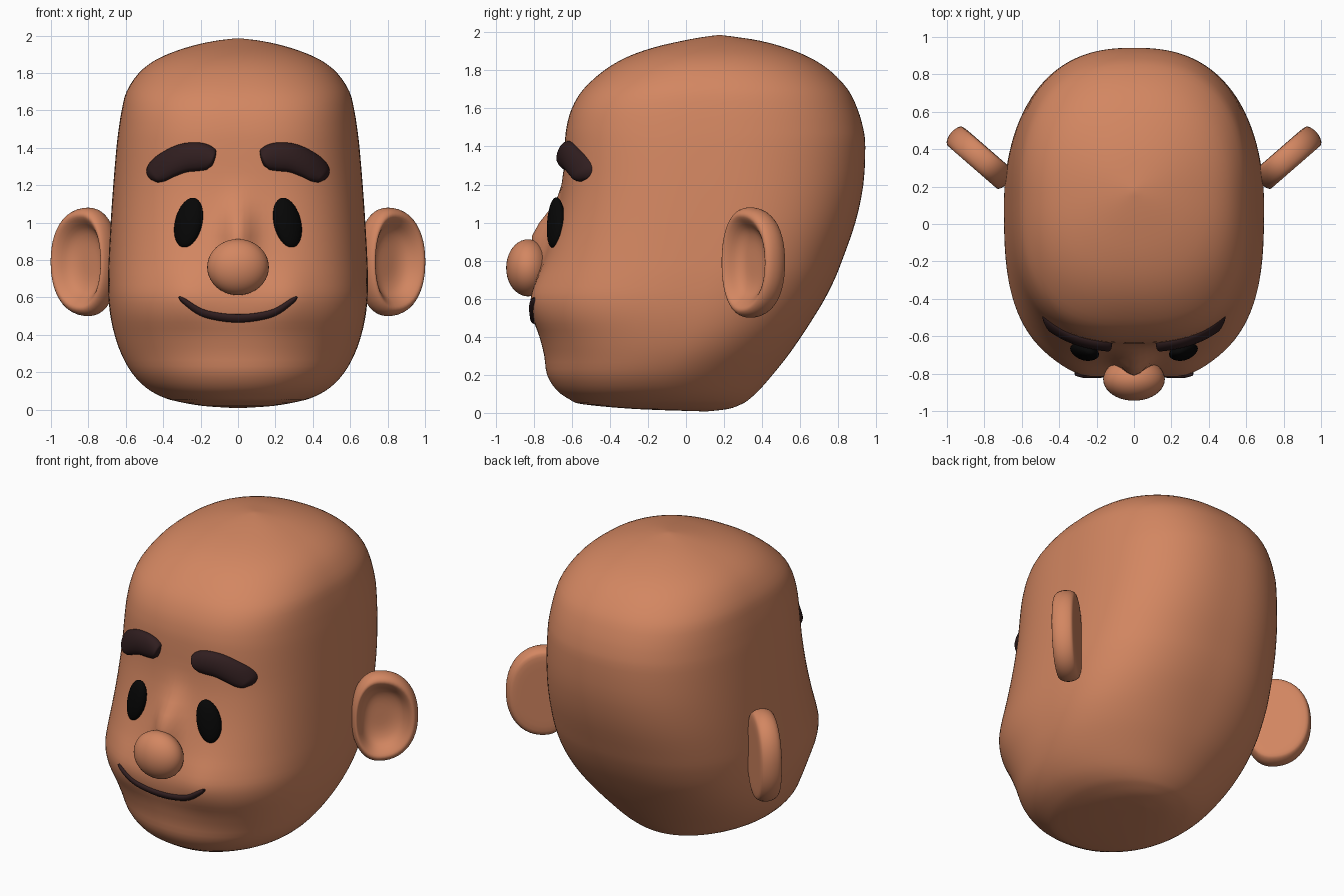
import bpy, bmesh, math
from mathutils import Vector

if "Cube" in bpy.data.objects:
    bpy.data.objects.remove(bpy.data.objects["Cube"])


def material(name, rgb):
    m = bpy.data.materials.new(name)
    m.diffuse_color = (*rgb, 1)
    m.use_nodes = True
    m.node_tree.nodes["Principled BSDF"].inputs["Base Color"].default_value = m.diffuse_color
    return m


SKIN = material("skin", (0.65, 0.24, 0.12))
BROWN = material("dark_brown", (0.03, 0.013, 0.014))
BLACK = material("black", (0.002, 0.002, 0.002))


def smooth_path(rows, steps):
    """Catmull-Rom interpolation of tuples."""
    out = []
    for i in range(len(rows) - 1):
        a, b, c, d = (rows[max(i - 1, 0)], rows[i], rows[i + 1],
                      rows[min(i + 2, len(rows) - 1)])
        for s in range(steps):
            t = s / steps
            out.append(tuple(
                0.5 * (2 * q + (r - p) * t + (2 * p - 5 * q + 4 * r - u) * t * t
                       + (3 * q - p - 3 * r + u) * t ** 3)
                for p, q, r, u in zip(a, b, c, d)))
    return out + [rows[-1]]


def loft(name, rings, mat, angle=60):
    """Skin closed rings of points, closing both ends with a fan."""
    bm = bmesh.new()
    loops = [[bm.verts.new(p) for p in ring] for ring in rings]
    n = len(loops[0])
    for a, b in zip(loops, loops[1:]):
        for i in range(n):
            j = (i + 1) % n
            bm.faces.new((a[i], a[j], b[j], b[i]))
    for loop in (loops[0], loops[-1]):
        mid = sum((v.co for v in loop), Vector()) / n
        tip = bm.verts.new(mid)
        for i in range(n):
            bm.faces.new((loop[i], loop[(i + 1) % n], tip))
    bmesh.ops.recalc_face_normals(bm, faces=bm.faces[:])
    me = bpy.data.meshes.new(name)
    bm.to_mesh(me)
    bm.free()
    me.materials.append(mat)
    ob = bpy.data.objects.new(name, me)
    bpy.context.collection.objects.link(ob)
    bpy.ops.object.select_all(action='DESELECT')
    ob.select_set(True)
    bpy.context.view_layer.objects.active = ob
    bpy.ops.object.shade_smooth_by_angle(angle=math.radians(angle))
    return ob


# Head profile: height, front y, back y, half width
PROFILE = smooth_path([
    (0.008, 0.09, 0.11, 0.01), (0.02, -0.26, 0.22, 0.19), (0.045, -0.54, 0.29, 0.33),
    (0.07, -0.61, 0.33, 0.41), (0.12, -0.68, 0.385, 0.495), (0.2, -0.73, 0.455, 0.57),
    (0.3, -0.745, 0.535, 0.625), (0.4, -0.77, 0.605, 0.66), (0.5, -0.805, 0.67, 0.682),
    (0.6, -0.812, 0.73, 0.693), (0.7, -0.785, 0.78, 0.695), (0.8, -0.75, 0.82, 0.692),
    (1.0, -0.69, 0.89, 0.681), (1.2, -0.65, 0.932, 0.667), (1.4, -0.638, 0.942, 0.65),
    (1.5, -0.628, 0.93, 0.638), (1.6, -0.60, 0.90, 0.622), (1.7, -0.54, 0.85, 0.596),
    (1.8, -0.43, 0.755, 0.53), (1.87, -0.31, 0.645, 0.44), (1.92, -0.17, 0.52, 0.325),
    (1.955, -0.02, 0.39, 0.205), (1.975, 0.09, 0.265, 0.1), (1.985, 0.165, 0.185, 0.01)], 3)


def ramp(z, a, b):
    t = min(1, max(0, (z - a) / (b - a)))
    return t * t * (3 - 2 * t)


def front_power(z):
    """Squareness of the front: round at chin and crown."""
    return 2.15 + 0.6 * ramp(z, 0.15, 0.65) - 0.45 * ramp(z, 1.6, 1.95)


def back_power(z):
    return 2.05 + 0.4 * ramp(z, 0.1, 0.6) - 0.25 * ramp(z, 1.6, 1.95)


def middle(z, f, b):
    """Depth of the widest point."""
    return (f + b) / 2 + 0.09 * ramp(z, 0.1, 0.5) * (1 - ramp(z, 0.7, 1.3))


def bump(x, z):
    """Nose bridge ridge and soft cheeks."""
    ridge = 0.10 * math.exp(-(x / 0.085) ** 2 - ((z - 0.93) / 0.15) ** 2)
    cheek = 0.022 * math.exp(-((abs(x) - 0.28) / 0.13) ** 2 - ((z - 0.62) / 0.15) ** 2)
    return ridge + cheek


def face_y(x, z):
    """Front surface of the head at x, z."""
    for p, q in zip(PROFILE, PROFILE[1:]):
        if q[0] >= z:
            break
    t = (z - p[0]) / (q[0] - p[0])
    _, f, b, w = (u + (v - u) * t for u, v in zip(p, q))
    c, n = middle(z, f, b), front_power(z)
    k = max(0, 1 - abs(x / w) ** n) ** (1 / n)
    return c - (c - f) * k - bump(x, z)


# Head
SEG = 128
rings = []
for z, f, b, w in PROFILE:
    ring, c = [], middle(z, f, b)
    for i in range(SEG):
        a = 2 * math.pi * i / SEG
        cx, sy = math.cos(a), math.sin(a)
        n = front_power(z) if sy < 0 else back_power(z)
        r = (abs(cx) ** n + abs(sy) ** n) ** (-1 / n)
        x, y = w * r * cx, c + (b - c if sy > 0 else c - f) * r * sy
        if sy < 0:
            y -= bump(x, z) * min(1, -sy * 2)
        ring.append((x, y, z))
    rings.append(ring)
loft("head", rings, SKIN)


def draped_tube(name, points, depth, mat, side=1):
    """Rounded strip following the face: points are x, z, radius."""
    path = smooth_path(points, 5)
    rings = []
    for i, (x, z, r) in enumerate(path):
        p, q = path[max(i - 1, 0)], path[min(i + 1, len(path) - 1)]
        t = Vector((q[0] - p[0], q[1] - p[1])).normalized()
        ring = []
        for k in range(16):
            a = 2 * math.pi * k / 16
            u = max(r, 0.002) * math.cos(a)
            px, pz = x - t.y * u, z + t.x * u
            d = depth * math.sin(a) * min(1, r / 0.05 if depth > 0.02 else 1)
            ring.append((side * px, face_y(px, pz) - d, pz))
        rings.append(ring)
    return loft(name, rings, mat)


BROW = [(0.125, 1.335, 0.01), (0.131, 1.337, 0.042), (0.155, 1.345, 0.064),
        (0.21, 1.352, 0.076), (0.29, 1.345, 0.077), (0.37, 1.312, 0.073),
        (0.425, 1.277, 0.066), (0.46, 1.25, 0.045), (0.474, 1.237, 0.01)]

# Nose
bpy.ops.mesh.primitive_uv_sphere_add(segments=40, ring_count=20, location=(0, -0.83, 0.762))
nose = bpy.context.object
nose.name = "nose"
nose.scale = (0.165, 0.115, 0.15)
nose.data.materials.append(SKIN)
bpy.ops.object.shade_smooth()

# Mouth
draped_tube("mouth", [(-0.315, 0.603, 0.004), (-0.29, 0.582, 0.014), (-0.2, 0.522, 0.019),
                      (-0.1, 0.496, 0.021), (0, 0.488, 0.022), (0.1, 0.496, 0.021),
                      (0.2, 0.522, 0.019), (0.29, 0.582, 0.014), (0.315, 0.603, 0.004)],
            0.016, BROWN)

# Ear section: distance from middle (fraction), offset towards the front
EAR = smooth_path([(0.02, -0.025), (0.35, -0.022), (0.58, 0.0), (0.74, 0.045), (0.86, 0.066),
                   (0.96, 0.045), (1.0, 0.0), (0.96, -0.045), (0.85, -0.064),
                   (0.45, -0.066), (0.02, -0.066)], 3)

for side, label in ((-1, "right"), (1, "left")):
    draped_tube(label + "_eyebrow", BROW, 0.045, BROWN, side)

    # Eye: oval dome leaning inwards and forwards at the top
    rings = []
    for i in range(1, 16):
        v = math.pi * i / 16
        ring = []
        for k in range(24):
            a = 2 * math.pi * k / 24
            z = 0.133 * math.cos(v)
            x = 0.264 + 0.074 * math.sin(v) * math.cos(a) - 0.17 * z
            y = (face_y(x, 1.0 + z) - 0.018 - 0.15 * z
                 - 0.042 * math.sin(v) * math.sin(a))
            ring.append((side * x, y, 1.0 + z))
        rings.append(ring)
    loft(label + "_eye", rings, BLACK)

    # Ear: cupped oval angled backwards, shorter on the head side
    along, out = Vector((0.755, 0.656, 0)), Vector((0.656, -0.755, 0))
    rings = []
    for f, h in EAR:
        ring = []
        for k in range(48):
            a = 2 * math.pi * k / 48
            c, s = math.cos(a), math.sin(a)
            r = f * (abs(c) ** 2.2 + abs(s) ** 2.2) ** (-1 / 2.2)
            length = 0.235 if c > 0 else 0.17
            p = Vector((0.80, 0.335, 0.79)) + along * (length * r * c) + out * h
            ring.append((side * p.x, p.y, p.z + 0.29 * r * s))
        rings.append(ring)
    loft(label + "_ear", rings, SKIN)
